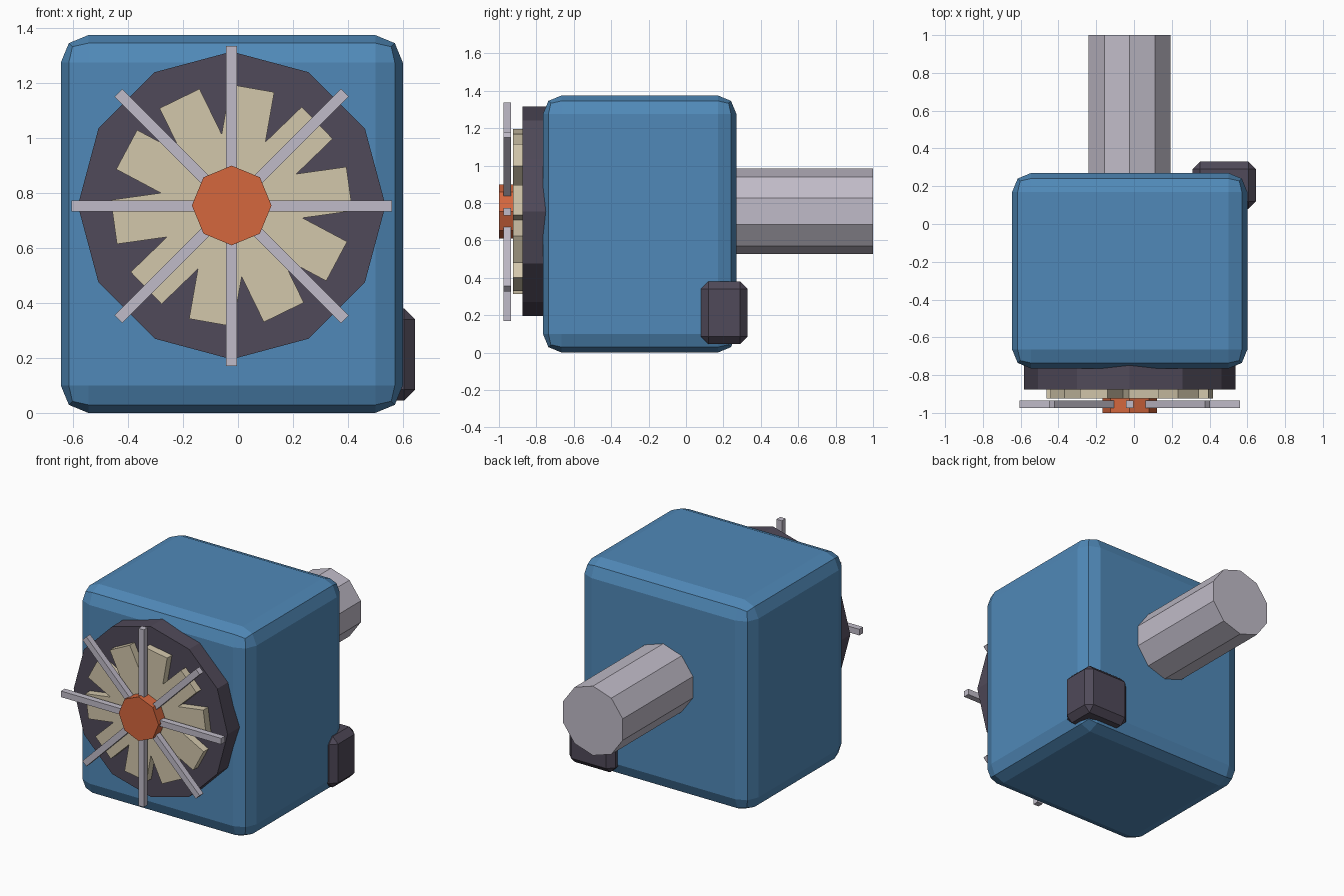
import bpy, bmesh
from math import sin, cos, pi, radians
from mathutils import Matrix

cube = bpy.data.objects.get("Cube")
if cube:
    bpy.data.objects.remove(cube, do_unlink=True)

# The shaft, fan and guard share one axis along y
AXIS_X, AXIS_Z = -0.023, 0.755


def material(name, rgb):
    m = bpy.data.materials.new(name)
    m.use_nodes = True
    m.diffuse_color = (*rgb, 1)
    node = next(n for n in m.node_tree.nodes if n.type == 'BSDF_PRINCIPLED')
    node.inputs["Base Color"].default_value = (*rgb, 1)
    return m


BLUE = material("blue paint", (0.08, 0.25, 0.48))
DARK = material("dark plastic", (0.08, 0.068, 0.1))
STEEL = material("grey steel", (0.53, 0.5, 0.58))
TAN = material("tan", (0.65, 0.57, 0.41))
ORANGE = material("orange", (0.66, 0.135, 0.047))


def finish(name, bm, mat):
    bmesh.ops.recalc_face_normals(bm, faces=bm.faces)
    mesh = bpy.data.meshes.new(name)
    bm.to_mesh(mesh)
    bm.free()
    mesh.materials.append(mat)
    obj = bpy.data.objects.new(name, mesh)
    bpy.context.collection.objects.link(obj)
    return obj


def box(name, lo, hi, mat, bevel=0, segments=1):
    bm = bmesh.new()
    bmesh.ops.create_cube(bm, size=1)
    for v in bm.verts:
        v.co = [a + (b - a) * (c + 0.5) for a, b, c in zip(lo, hi, v.co)]
    obj = finish(name, bm, mat)
    if bevel:
        mod = obj.modifiers.new("rounded edges", 'BEVEL')
        mod.width = bevel
        mod.segments = segments
    return obj


def prism(name, outline, y0, y1, mat):
    """Extrude an outline around the shared axis from y0 to y1."""
    bm = bmesh.new()
    face = bm.faces.new([bm.verts.new((AXIS_X + x, y0, AXIS_Z + z)) for x, z in outline])
    new = bmesh.ops.extrude_face_region(bm, geom=[face])["geom"]
    moved = [g for g in new if isinstance(g, bmesh.types.BMVert)]
    bmesh.ops.translate(bm, verts=moved, vec=(0, y1 - y0, 0))
    return finish(name, bm, mat)


def ring(sides, radius):
    return [(radius * sin(2 * pi * i / sides), radius * cos(2 * pi * i / sides))
            for i in range(sides)]


# Motor housing and terminal box
box("housing", (-0.645, -0.765, 0), (0.6, 0.27, 1.375), BLUE, 0.1, 2)
box("terminal_box", (0.31, 0.08, 0.045), (0.645, 0.33, 0.38), DARK, 0.04)

# Output shaft and fan backing plate
prism("shaft", ring(10, 0.228), 0.2, 1.0, STEEL)
prism("backing_plate", ring(12, 0.56), -0.875, -0.65, DARK)

# Fan with ten parallel-sided blades
BLADES, HALF_WIDTH, REACH = 10, 0.081, 0.433
step = 2 * pi / BLADES
notch = HALF_WIDTH / sin(step / 2)
fan = []
for i in range(BLADES):
    a = radians(8) + i * step
    for side in (-1, 1):
        fan.append((REACH * cos(a) - side * HALF_WIDTH * sin(a),
                    REACH * sin(a) + side * HALF_WIDTH * cos(a)))
    fan.append((notch * cos(a + step / 2), notch * sin(a + step / 2)))
prism("fan", fan, -0.925, -0.87, TAN)

# Guard bars crossing at the hub
for i in range(4):
    bar = box(f"guard_bar_{i + 1}", (-0.583, -0.02, -0.02), (0.583, 0.02, 0.02), STEEL)
    bar.matrix_world = (Matrix.Translation((AXIS_X, -0.955, AXIS_Z - 0.002))
                        @ Matrix.Rotation(i * pi / 4, 4, 'Y'))

# Hub cap
prism("hub_cap", ring(8, 0.145), -1.0, -0.92, ORANGE)
